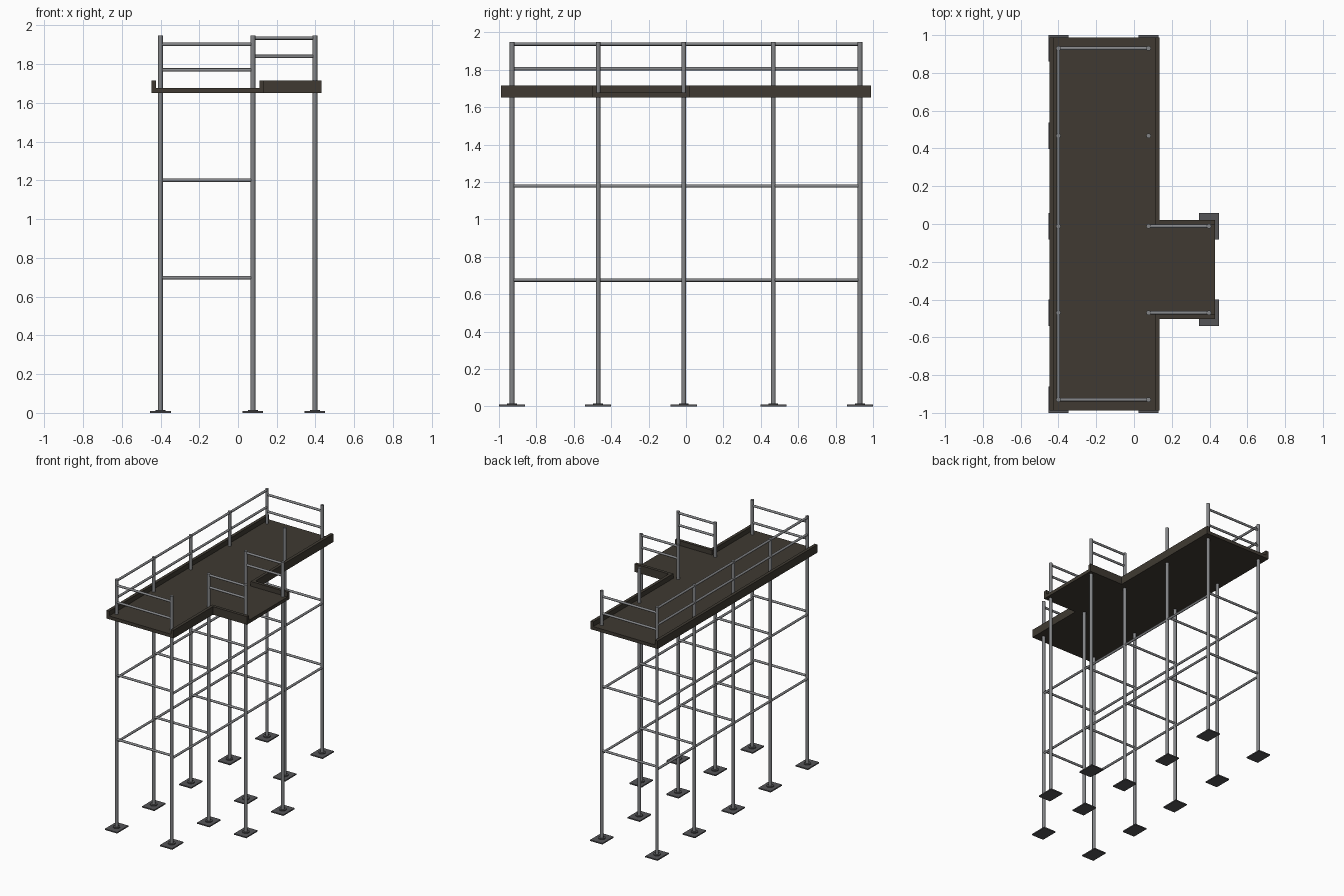
import bpy
from mathutils import Vector

cube = bpy.data.objects.get("Cube")
if cube:
    bpy.data.objects.remove(cube, do_unlink=True)


def material(name, r, g, b):
    m = bpy.data.materials.new(name)
    m.use_nodes = True
    m.diffuse_color = (r, g, b, 1)
    m.node_tree.nodes["Principled BSDF"].inputs["Base Color"].default_value = (r, g, b, 1)
    return m


STEEL = material("galvanised steel", 0.23, 0.235, 0.245)
PLATE = material("dark base steel", 0.09, 0.09, 0.095)
WOOD = material("dark timber", 0.05, 0.042, 0.032)


def box(name, x0, x1, y0, y1, z0, z1, mat):
    bpy.ops.mesh.primitive_cube_add(size=1, location=((x0 + x1) / 2, (y0 + y1) / 2, (z0 + z1) / 2))
    ob = bpy.context.object
    ob.name = name
    ob.scale = (x1 - x0, y1 - y0, z1 - z0)
    bpy.ops.object.transform_apply(location=False, rotation=False, scale=True)
    ob.data.materials.append(mat)
    return ob


def tube(name, start, end, radius, mat):
    a, b = Vector(start), Vector(end)
    bpy.ops.mesh.primitive_cylinder_add(vertices=16, radius=radius, depth=(b - a).length, location=(a + b) / 2)
    ob = bpy.context.object
    ob.name = name
    ob.rotation_euler = (b - a).to_track_quat("Z", "Y").to_euler()
    ob.data.materials.append(mat)
    bpy.ops.object.shade_smooth_by_angle()
    return ob


LEFT, MID, OUT = -0.40, 0.077, 0.397
ROWS = [-0.93, -0.47, -0.012, 0.467, 0.93]
BAY = ROWS[1:3]
TOP = 1.948
POST_R, RAIL_R = 0.0125, 0.009

# Posts with foot plates and collars
spots = [(x, y) for x in (LEFT, MID) for y in ROWS] + [(OUT, y) for y in BAY]
for x, y in spots:
    tube("post", (x, y, 0.005), (x, y, TOP), POST_R, STEEL)
    box("foot_plate", x - 0.053, x + 0.053, y - 0.07, y + 0.07, 0, 0.009, PLATE)
    tube("foot_collar", (x, y, 0.005), (x, y, 0.016), 0.026, PLATE)

# Cross ties in every frame, long ties along both rows
for y in ROWS:
    for z in (0.697, 1.201):
        tube("cross_tie", (LEFT, y, z), (MID, y, z), RAIL_R, STEEL)
for x in (LEFT, MID):
    for z in (0.675, 1.178):
        tube("long_tie", (x, ROWS[0], z), (x, ROWS[-1], z), RAIL_R, STEEL)

# Guard rails: back row, both ends, both sides of the landing
for z in (1.805, 1.937):
    tube("long_guard_rail", (LEFT, ROWS[0], z), (LEFT, ROWS[-1], z), RAIL_R, STEEL)
for y in (ROWS[0], ROWS[-1]):
    for z in (1.77, 1.902):
        tube("end_guard_rail", (LEFT, y, z), (MID, y, z), RAIL_R, STEEL)
for y in BAY:
    for z in (1.84, 1.935):
        tube("landing_guard_rail", (MID, y, z), (OUT, y, z), RAIL_R, STEEL)

# Deck and landing
Z0, Z1, Z2 = 1.652, 1.678, 1.715
X0, X1, X2, END = -0.447, 0.135, 0.43, 0.988
Y0, Y1, T = -0.503, 0.022, 0.024
box("main_deck", X0, X1, -END, END, Z0, Z1, WOOD)
box("landing_deck", X1, X2, Y0, Y1, Z0, Z1, WOOD)

# Toe boards
box("long_toe_board", X0, X0 + T, -END, END, Z1, Z2, WOOD)
box("front_toe_board", X1 - T, X1, -END, Y0 + T, Z1, Z2, WOOD)
box("rear_toe_board", X1 - T, X1, Y1 - T, END, Z1, Z2, WOOD)
box("landing_front_toe_board", X1, X2, Y0, Y0 + T, Z1, Z2, WOOD)
box("landing_rear_toe_board", X1, X2, Y1 - T, Y1, Z1, Z2, WOOD)
